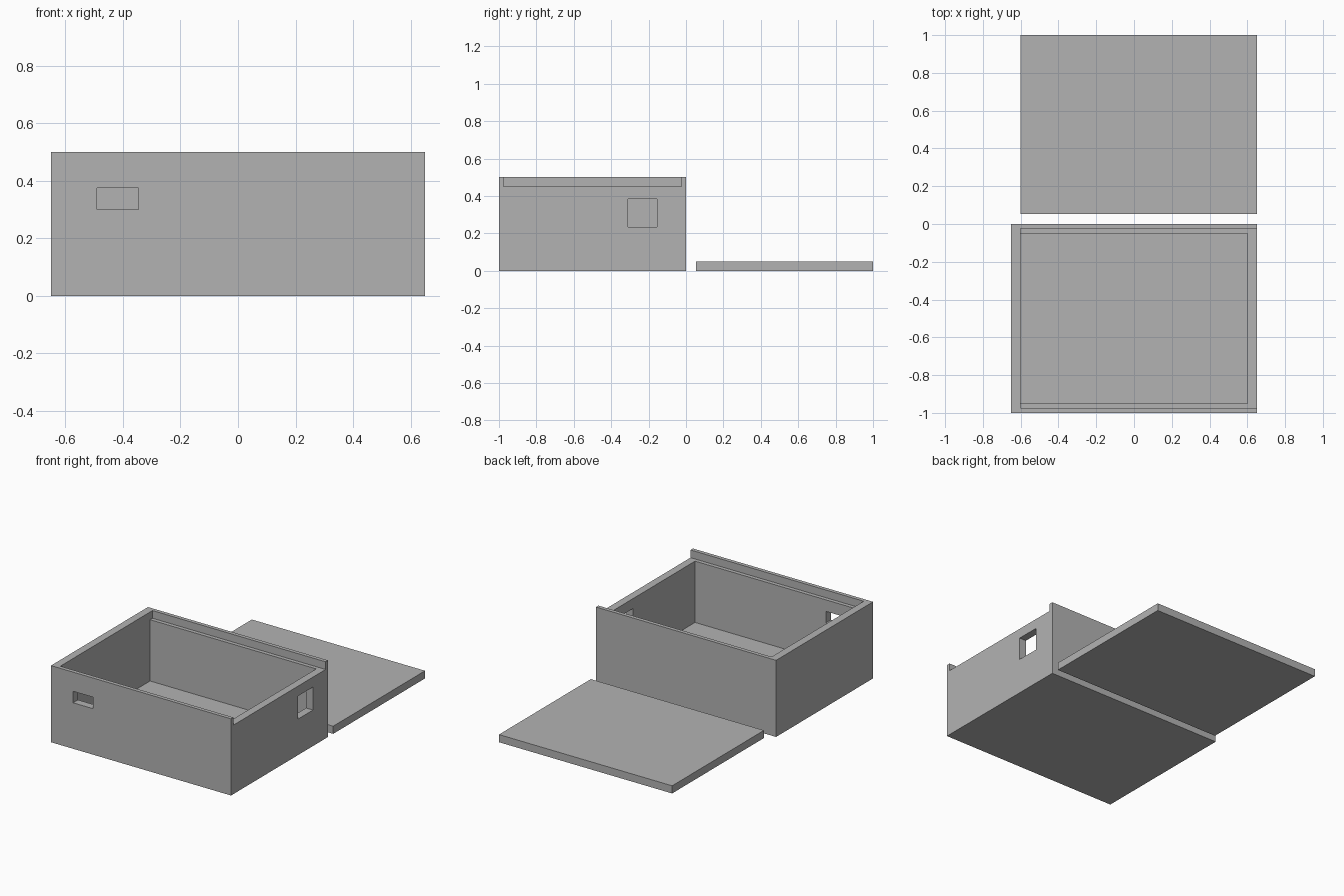
import bpy
from mathutils import Vector

if "Cube" in bpy.data.objects:
    bpy.data.objects.remove(bpy.data.objects["Cube"], do_unlink=True)

grey = bpy.data.materials.new("plain grey")
grey.use_nodes = True
colour = (0.45, 0.45, 0.45, 1)
grey.diffuse_color = colour
grey.node_tree.nodes["Principled BSDF"].inputs["Base Color"].default_value = colour


def block(name, low, high):
    """Axis-aligned block between two opposite corners."""
    low, high = Vector(low), Vector(high)
    bpy.ops.mesh.primitive_cube_add(size=1, location=(low + high) / 2)
    ob = bpy.context.object
    ob.name = name
    ob.scale = high - low
    bpy.ops.object.transform_apply(location=False, rotation=False, scale=True)
    ob.data.materials.append(grey)
    return ob


def cut(target, name, low, high):
    """Subtract a hidden block from the target."""
    cutter = block(name, low, high)
    cutter.hide_render = True
    mod = target.modifiers.new(name, "BOOLEAN")
    mod.operation = "DIFFERENCE"
    mod.solver = "EXACT"
    mod.object = cutter
    bpy.context.view_layer.objects.active = target
    bpy.ops.object.modifier_apply(modifier=mod.name)
    bpy.data.objects.remove(cutter, do_unlink=True)


# Box dimensions
half, wall, height = 0.65, 0.05, 0.5
lip = wall / 2
inner = half - wall

# Open box with a slot for the sliding lid, open on the +x end
box = block("box", (-half, -1, 0), (half, 0, height))
cut(box, "cavity", (-inner, wall - 1, wall), (inner, -wall, height + 0.1))
cut(box, "lid_slot", (-inner, lip - 1, height - wall), (half + 0.1, -lip, height + 0.1))

# Openings through the front and end walls
cut(box, "front_opening", (-0.49, -1.1, 0.3), (-0.345, -0.9, 0.375))
cut(box, "end_opening", (0.55, -0.31, 0.235), (0.75, -0.155, 0.385))

# Separate lid lying behind the box
block("lid", (-inner, 0.053, 0), (half, 1, wall))
